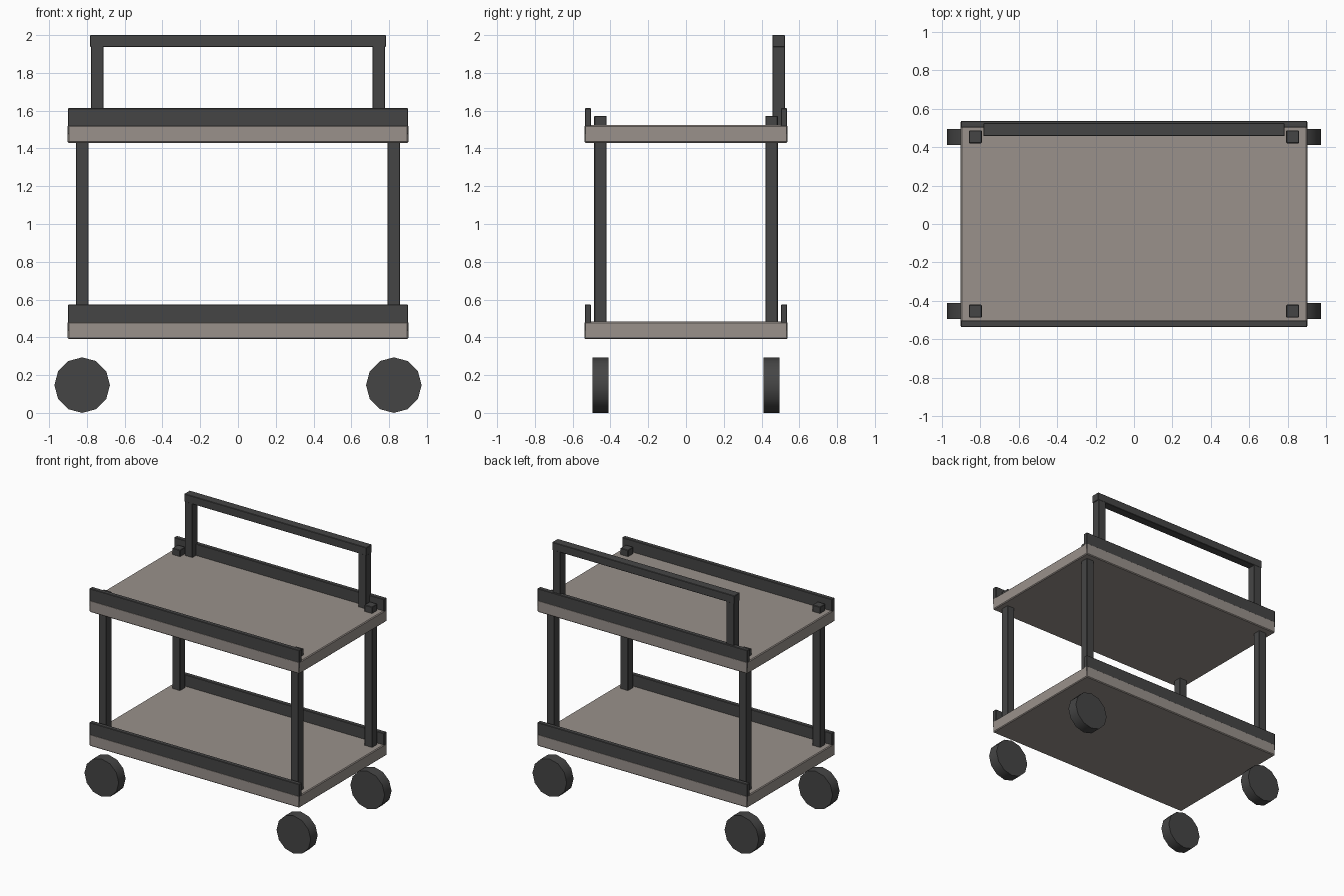
import bpy
import math

if "Cube" in bpy.data.objects:
    bpy.data.objects.remove(bpy.data.objects["Cube"], do_unlink=True)


def material(name, rgb):
    m = bpy.data.materials.new(name)
    m.use_nodes = True
    m.diffuse_color = (*rgb, 1)
    bsdf = m.node_tree.nodes["Principled BSDF"]
    bsdf.inputs["Base Color"].default_value = (*rgb, 1)
    bsdf.inputs["Roughness"].default_value = 0.7
    return m


DARK = material("charcoal", (0.06, 0.06, 0.06))
BOARD = material("warm grey", (0.32, 0.285, 0.26))


def box(name, x, y, z, mat, bevel=0.003):
    """Box from (low, high) ranges, with a slight edge bevel."""
    bpy.ops.mesh.primitive_cube_add(size=1, location=[sum(r) / 2 for r in (x, y, z)])
    ob = bpy.context.object
    ob.name = name
    ob.scale = [r[1] - r[0] for r in (x, y, z)]
    bpy.ops.object.transform_apply(location=False, rotation=False, scale=True)
    ob.data.materials.append(mat)
    mod = ob.modifiers.new("edge bevel", "BEVEL")
    mod.width = bevel
    mod.segments = 1
    return ob


def around(c, half):
    return (c - half, c + half)


def wheel(name, x, y):
    bpy.ops.mesh.primitive_cylinder_add(vertices=12, radius=0.147, depth=0.085,
                                        location=(x, y, 0.147),
                                        rotation=(math.pi / 2, 0, 0))
    ob = bpy.context.object
    ob.name = name
    ob.data.materials.append(DARK)
    bpy.ops.object.shade_smooth_by_angle(angle=math.radians(40))


# Shelves with a rail along the front and back edges
for level, base in (("lower", 0.39), ("upper", 1.43)):
    box(level + "_shelf", (-0.902, 0.902), (-0.537, 0.537), (base, base + 0.093),
        BOARD, 0.006)
    for side, s in (("front", -1), ("back", 1)):
        box(f"{level}_{side}_rail", (-0.901, 0.901), around(s * 0.519, 0.017),
            (base + 0.045, base + 0.183), DARK)

# Corner posts and wheels
for side, sx in (("left", 1), ("right", -1)):
    for end, sy in (("front", -1), ("back", 1)):
        x, y = sx * 0.825, sy * 0.453
        box(f"{end}_{side}_post", around(x, 0.033), around(y, 0.033), (0.41, 1.573), DARK)
        wheel(f"{end}_{side}_wheel", x, y)
    # Handle upright
    box(f"{side}_handle_upright", around(sx * 0.745, 0.033), (0.458, 0.524),
        (1.5, 1.945), DARK)

# Push handle bar
box("handle_bar", (-0.783, 0.783), (0.457, 0.525), (1.938, 2.0), DARK)
